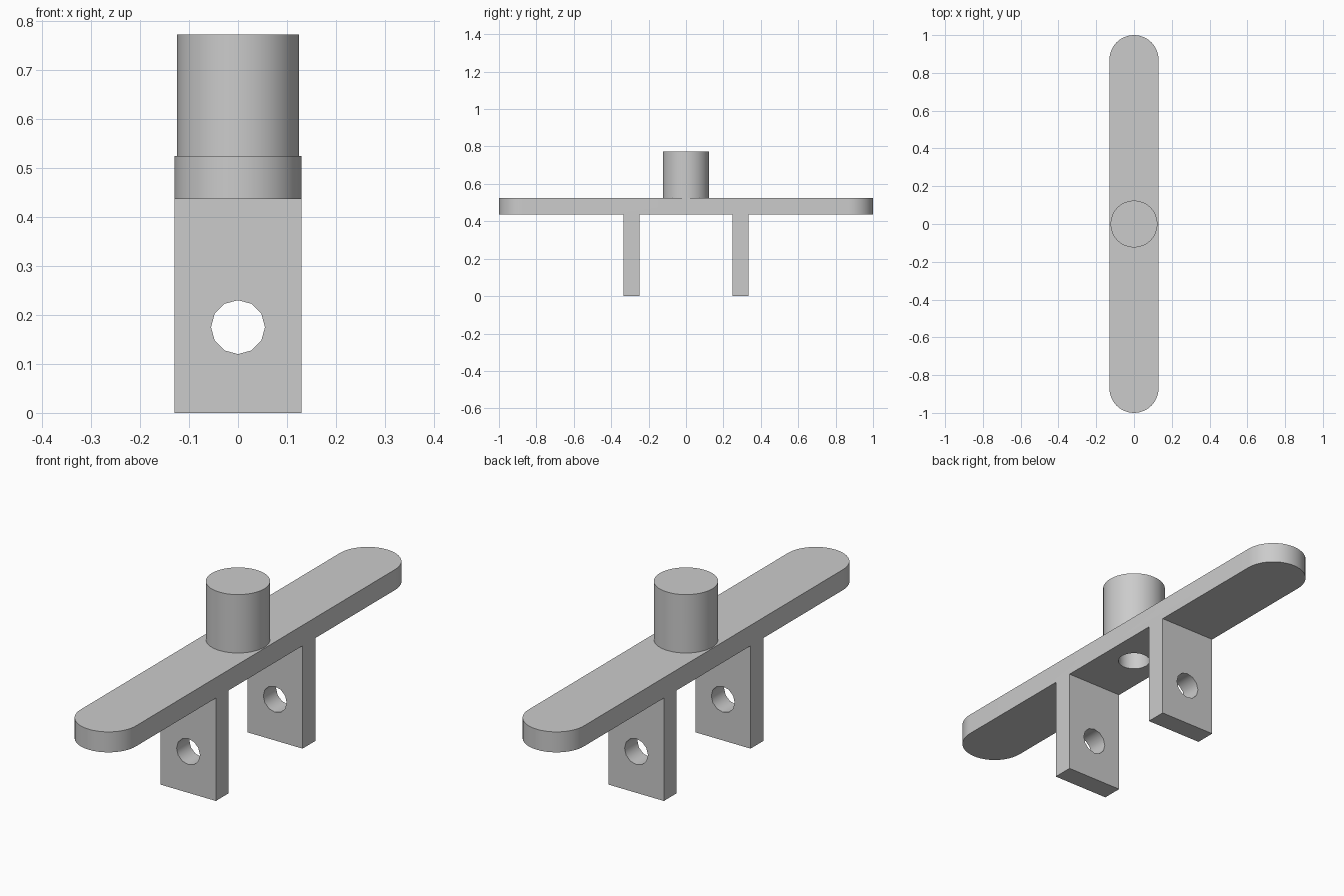
import bpy
import bmesh
import math

cube = bpy.data.objects.get("Cube")
if cube:
    bpy.data.objects.remove(cube, do_unlink=True)

HALF_W, HALF_L = 0.13, 1.0
BAR_LOW, BAR_TOP, POST_TOP = 0.437, 0.524, 0.772
LEG_IN, LEG_OUT = 0.248, 0.334

grey = bpy.data.materials.new("plain grey")
grey.use_nodes = True
grey.diffuse_color = (0.6, 0.6, 0.6, 1)
grey.node_tree.nodes["Principled BSDF"].inputs["Base Color"].default_value = grey.diffuse_color


def prism(name, points, offset):
    """Extrude a closed loop of points along an offset into a solid."""
    bm = bmesh.new()
    face = bm.faces.new([bm.verts.new(p) for p in points])
    new = bmesh.ops.extrude_face_region(bm, geom=[face])["geom"]
    bmesh.ops.translate(bm, vec=offset, verts=[g for g in new if isinstance(g, bmesh.types.BMVert)])
    bmesh.ops.recalc_face_normals(bm, faces=bm.faces)
    mesh = bpy.data.meshes.new(name)
    bm.to_mesh(mesh)
    bm.free()
    mesh.materials.append(grey)
    obj = bpy.data.objects.new(name, mesh)
    bpy.context.collection.objects.link(obj)
    return obj


def arc(radius, start, end, steps):
    for i in range(steps + 1):
        a = math.radians(start + (end - start) * i / steps)
        yield radius * math.cos(a), radius * math.sin(a)


def combine(target, tool, operation):
    """Apply a boolean and discard the tool."""
    bpy.context.view_layer.objects.active = target
    mod = target.modifiers.new(operation, "BOOLEAN")
    mod.operation, mod.solver, mod.object = operation, "EXACT", tool
    bpy.ops.object.modifier_apply(modifier=mod.name)
    bpy.data.objects.remove(tool, do_unlink=True)


# Bar and two legs from one side profile
half = [(HALF_L + 0.1, BAR_TOP), (HALF_L + 0.1, BAR_LOW), (LEG_OUT, BAR_LOW),
        (LEG_OUT, 0), (LEG_IN, 0), (LEG_IN, BAR_LOW)]
side = half + [(-y, z) for y, z in reversed(half)]
bracket = prism("bracket", [(-0.2, y, z) for y, z in side], (0.4, 0, 0))

# Round the bar ends and trim to width
cy = HALF_L - HALF_W
outline = [(x, y + cy, -0.1) for x, y in arc(HALF_W, 0, 180, 24)]
outline += [(x, y - cy, -0.1) for x, y in arc(HALF_W, 180, 360, 24)]
combine(bracket, prism("outline", outline, (0, 0, 1)), "INTERSECT")

# Post on top
post = [(x, y, BAR_TOP - 0.04) for x, y in arc(0.124, 0, 352.5, 47)]
combine(bracket, prism("post", post, (0, 0, POST_TOP - BAR_TOP + 0.04)), "UNION")

# Pin hole through both legs, and blind bore up into the post
pin = [(x, -0.5, z + 0.175) for x, z in arc(0.055, 0, 330, 11)]
combine(bracket, prism("pin_hole", pin, (0, 1, 0)), "DIFFERENCE")
bore = [(x, y, BAR_LOW - 0.1) for x, y in arc(0.063, 0, 345, 23)]
combine(bracket, prism("bore", bore, (0, 0, 0.36)), "DIFFERENCE")

# Smooth the curved walls, keep edges sharp
bpy.ops.object.select_all(action="DESELECT")
bracket.select_set(True)
bpy.context.view_layer.objects.active = bracket
bpy.ops.object.shade_smooth_by_angle(angle=math.radians(35))
